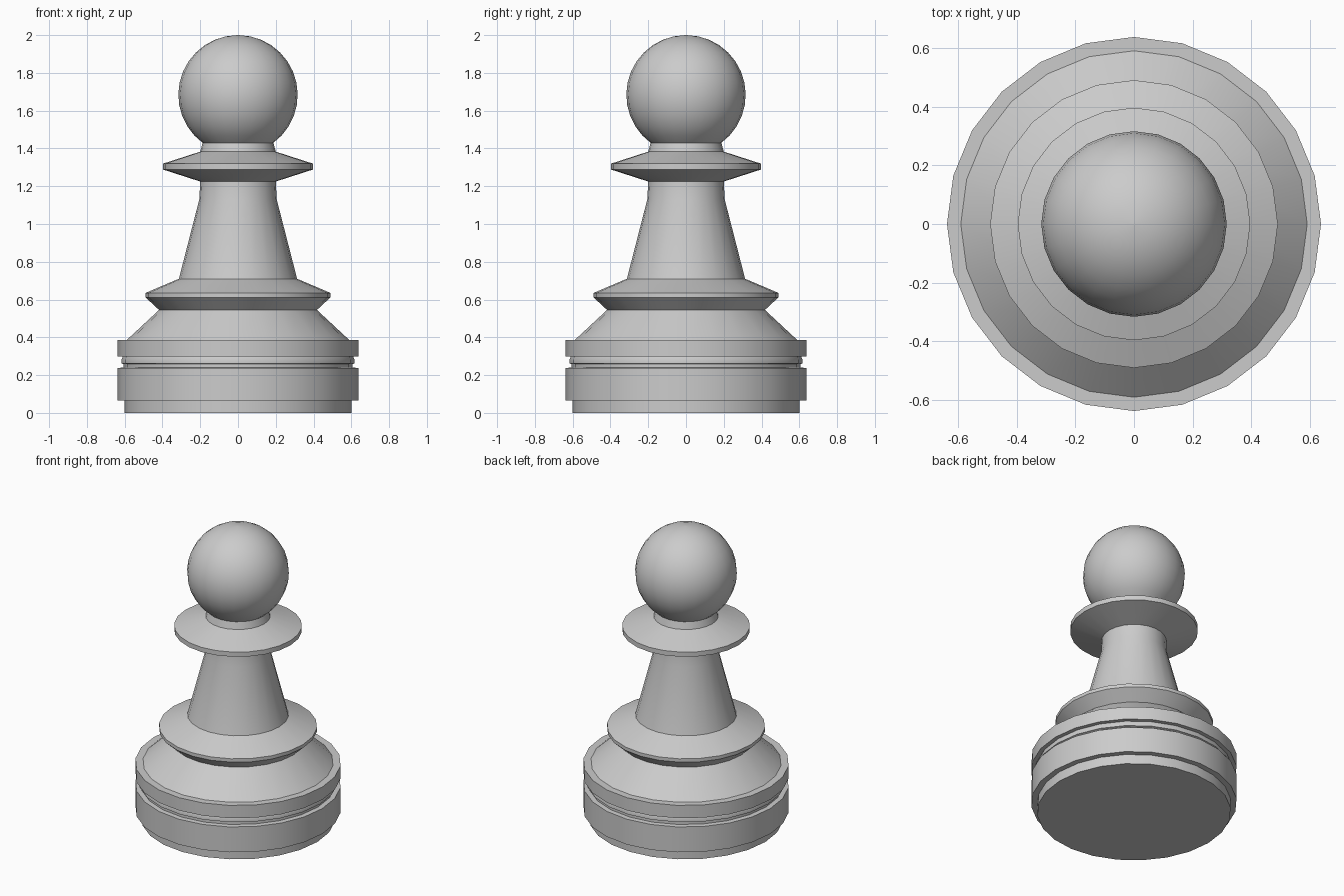
import bpy, bmesh, math

if "Cube" in bpy.data.objects:
    bpy.data.objects.remove(bpy.data.objects["Cube"])

SIDES = 24


def smooth(obj, angle):
    bpy.ops.object.select_all(action='DESELECT')
    obj.select_set(True)
    bpy.context.view_layer.objects.active = obj
    bpy.ops.object.shade_smooth_by_angle(angle=math.radians(angle))


def lathe(name, profile, angle=24):
    """Revolve (radius, z) points around z and cap both ends."""
    bm = bmesh.new()
    rings = []
    for r, z in profile:
        rings.append([bm.verts.new((r * math.cos(2 * math.pi * i / SIDES),
                                    r * math.sin(2 * math.pi * i / SIDES), z))
                      for i in range(SIDES)])
    for a, b in zip(rings, rings[1:]):
        for i in range(SIDES):
            j = (i + 1) % SIDES
            bm.faces.new((a[i], a[j], b[j], b[i]))
    bm.faces.new(rings[0][::-1])
    bm.faces.new(rings[-1])
    mesh = bpy.data.meshes.new(name)
    bm.to_mesh(mesh)
    bm.free()
    obj = bpy.data.objects.new(name, mesh)
    bpy.context.collection.objects.link(obj)
    smooth(obj, angle)
    return obj


# Turned body: foot, grooved base, lower collar, stem, upper collar, neck
lathe("body", [
    (0.60, 0.0), (0.60, 0.065),
    (0.637, 0.065), (0.637, 0.238),
    (0.605, 0.24), (0.605, 0.258), (0.618, 0.262), (0.618, 0.28),
    (0.61, 0.298), (0.637, 0.298), (0.637, 0.385),
    (0.59, 0.385), (0.418, 0.545),
    (0.49, 0.612), (0.49, 0.635),
    (0.313, 0.71), (0.205, 1.13), (0.20, 1.225),
    (0.396, 1.288), (0.396, 1.32),
    (0.20, 1.383), (0.185, 1.44)])

# Round head, with its hidden underside cut flat where it meets the neck
R, CENTRE = 0.316, 1.684
LOW = -math.acos(0.186 / R)
STEPS = 13
head = []
for k in range(STEPS + 1):
    t = LOW + (math.radians(89) - LOW) * k / STEPS
    head.append((R * math.cos(t), CENTRE + R * math.sin(t)))
lathe("head", head, 40)
